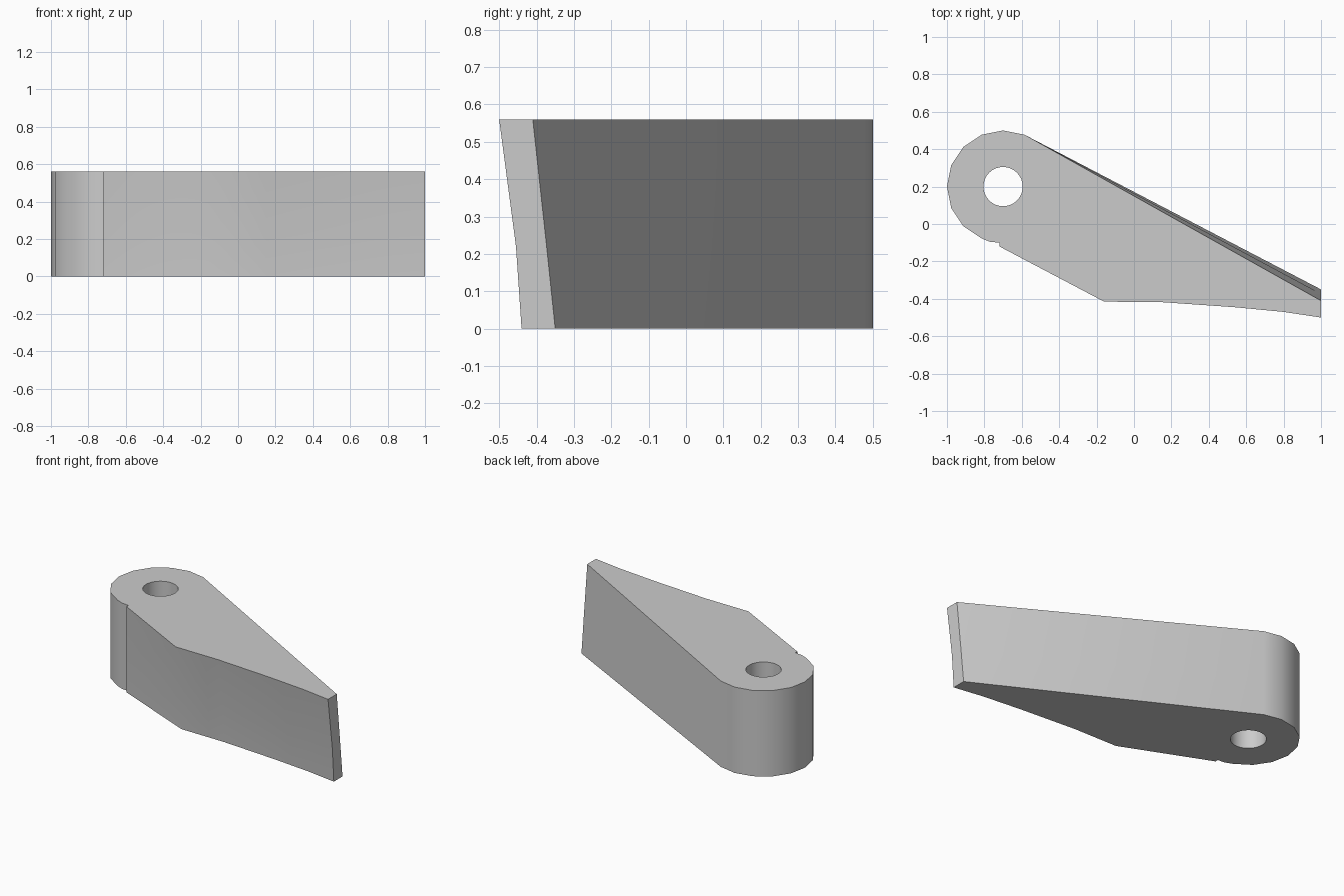
import bpy
import bmesh
from math import cos, sin, radians

if "Cube" in bpy.data.objects:
    bpy.data.objects.remove(bpy.data.objects["Cube"])

HEIGHT = 0.56
HUB = (-0.7, 0.2)

grey = bpy.data.materials.new("plain grey")
grey.use_nodes = True
colour = (0.6, 0.6, 0.6, 1)
grey.diffuse_color = colour
grey.node_tree.nodes["Principled BSDF"].inputs["Base Color"].default_value = colour


def around_hub(radius, start, step, count):
    angles = [radians(start + step * i) for i in range(count)]
    return [(HUB[0] + radius * cos(a), HUB[1] + radius * sin(a)) for a in angles]


def outline(front_shift, back_shift):
    """Hub arc, small step, then the tapering blade leaning with height."""
    hub = around_hub(0.3, 67.5, 22.5, 9)
    step = [(-0.77, -0.095), (-0.72, -0.1), (-0.72, -0.12)]
    front = [(-0.16, -0.415), (0.15, -0.418), (0.54, -0.445), (0.8, -0.47), (1, -0.5)]
    return hub + step + [(x, y + front_shift) for x, y in front] + [(1, -0.41 + back_shift)]


def add_ring(bm, points, z):
    return [bm.verts.new((x, y, z)) for x, y in points]


def add_wall(bm, low, high):
    for i in range(len(low)):
        j = (i + 1) % len(low)
        bm.faces.new((low[i], low[j], high[j], high[i]))


def loop_edges(bm, ring):
    return [bm.edges.get((ring[i - 1], ring[i])) for i in range(len(ring))]


bm = bmesh.new()

# Outer wall, in two bands
outer = [add_ring(bm, outline(f, b), z)
         for f, b, z in ((0.06, 0.06, 0), (0.045, 0.037, 0.22), (0, 0, HEIGHT))]
add_wall(bm, outer[0], outer[1])
add_wall(bm, outer[1], outer[2])

# Pivot hole
hole = [add_ring(bm, around_hub(0.105, 0, 11.25, 32), z) for z in (0, HEIGHT)]
add_wall(bm, hole[0], hole[1])

# Flat top and bottom around the hole
for rim, bore in ((outer[0], hole[0]), (outer[2], hole[1])):
    bmesh.ops.triangle_fill(bm, use_beauty=True,
                            edges=loop_edges(bm, rim) + loop_edges(bm, bore))
bmesh.ops.recalc_face_normals(bm, faces=bm.faces)

mesh = bpy.data.meshes.new("pivot_arm")
bm.to_mesh(mesh)
bm.free()
mesh.materials.append(grey)
arm = bpy.data.objects.new("pivot_arm", mesh)
bpy.context.collection.objects.link(arm)

# Smooth hub and bore, crisp rims
bpy.ops.object.select_all(action="DESELECT")
arm.select_set(True)
bpy.context.view_layer.objects.active = arm
bpy.ops.object.shade_smooth_by_angle(angle=radians(30))
